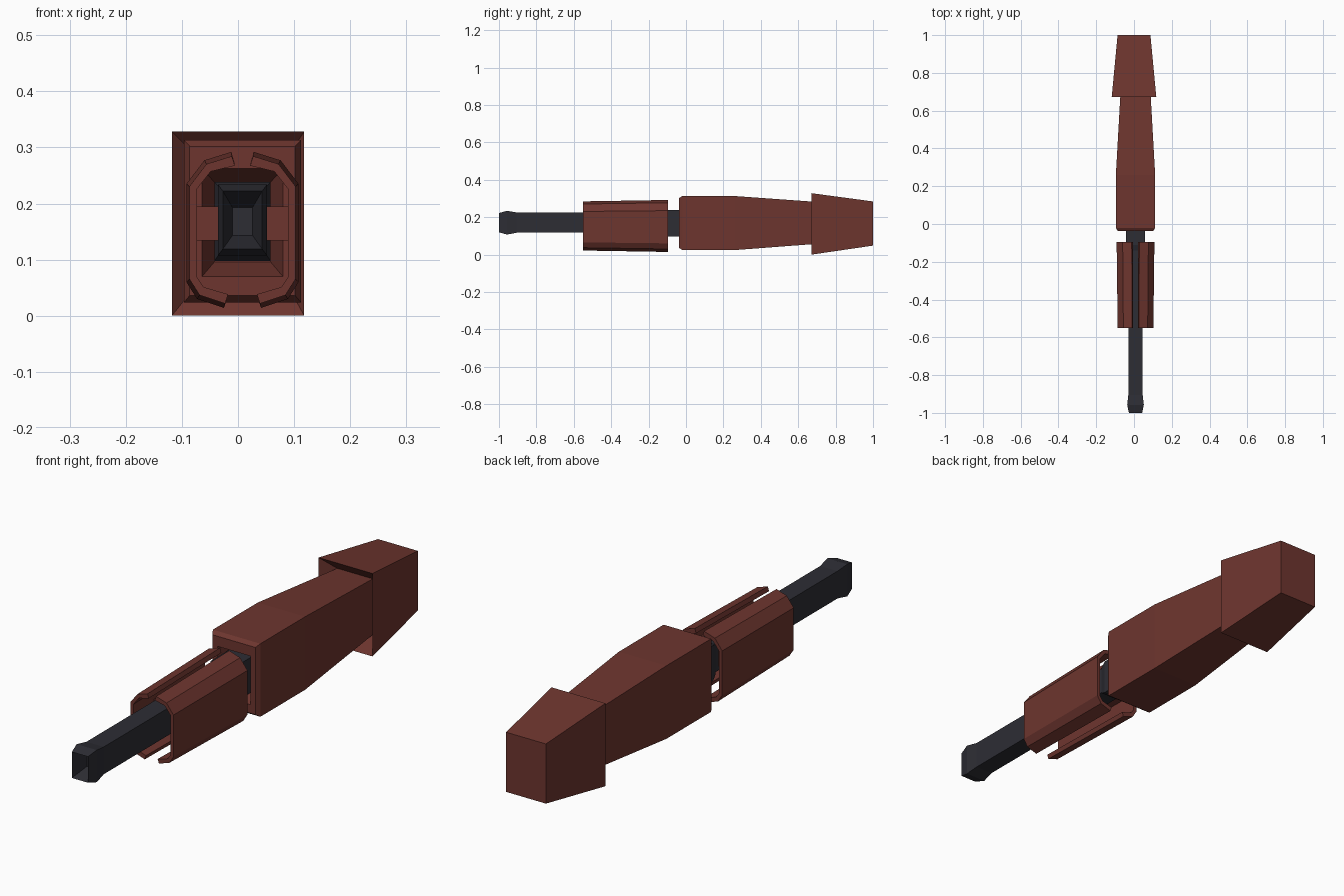
import bpy, bmesh

if "Cube" in bpy.data.objects:
    bpy.data.objects.remove(bpy.data.objects["Cube"])

CX = 0.008  # centre line of barrel, sleeve and body


def material(name, rgb):
    m = bpy.data.materials.new(name)
    m.diffuse_color = (*rgb, 1)
    m.use_nodes = True
    m.node_tree.nodes["Principled BSDF"].inputs["Base Color"].default_value = m.diffuse_color
    return m


RED = material("dull_red", (0.155, 0.036, 0.028))
DARK = material("dark_metal", (0.026, 0.026, 0.034))


def loft(name, rings, mat, cap_start=True, cap_end=True):
    """Skin a list of closed rings of 3D points."""
    bm = bmesh.new()
    vs = [[bm.verts.new(p) for p in r] for r in rings]
    for a, b in zip(vs, vs[1:]):
        n = len(a)
        for i in range(n):
            j = (i + 1) % n
            bm.faces.new((a[i], a[j], b[j], b[i]))
    if cap_start:
        bm.faces.new(vs[0])
    if cap_end:
        bm.faces.new(vs[-1])
    bmesh.ops.recalc_face_normals(bm, faces=bm.faces)
    me = bpy.data.meshes.new(name)
    bm.to_mesh(me)
    bm.free()
    me.materials.append(mat)
    ob = bpy.data.objects.new(name, me)
    bpy.context.collection.objects.link(ob)
    return ob


def rect(y, cx, hw, z0, z1):
    return [(cx - hw, y, z0), (cx + hw, y, z0), (cx + hw, y, z1), (cx - hw, y, z1)]


# Barrel with recessed, flared muzzle
loft("barrel", [
    rect(-0.93, CX, 0.018, 0.143, 0.193),
    rect(-1.0, CX, 0.035, 0.119, 0.222),
    rect(-0.957, CX, 0.044, 0.107, 0.234),
    rect(-0.905, CX, 0.038, 0.117, 0.225),
    rect(-0.12, CX, 0.038, 0.117, 0.225)], DARK)

# Thicker collar joining barrel to body
loft("barrel_collar", [
    rect(-0.14, CX, 0.04, 0.112, 0.228),
    rect(-0.11, CX, 0.05, 0.098, 0.238),
    rect(0.05, CX, 0.05, 0.098, 0.238)], DARK)

# Main body: recessed front, chamfered rim, long taper
loft("body", [
    rect(0.04, CX, 0.05, 0.096, 0.238),
    rect(-0.037, CX, 0.072, 0.07, 0.262),
    rect(-0.037, CX, 0.094, 0.036, 0.302),
    rect(-0.02, CX, 0.104, 0.024, 0.313),
    rect(0.26, CX, 0.104, 0.024, 0.313),
    rect(0.72, CX, 0.078, 0.059, 0.28)], RED)

# Rear block with a sunken front around the body
loft("rear_block", [
    rect(0.72, CX, 0.078, 0.059, 0.28),
    rect(0.672, 0, 0.118, 0.0, 0.328),
    rect(1.0, 0, 0.087, 0.048, 0.284)], RED, cap_start=False)

# Split sleeve: two thin C-shaped shells, mirrored about the barrel
outer = [(-0.02, 0.292), (-0.068, 0.277), (-0.1, 0.235),
         (-0.1, 0.06), (-0.081, 0.03), (-0.033, 0.014)]
inner = [(-0.027, 0.0315), (-0.073, 0.045), (-0.086, 0.064),
         (-0.086, 0.23), (-0.06, 0.263), (-0.0145, 0.274)]


def sleeve_ring(y, k, side):
    return [(CX - side * x * k, y, 0.155 + (z - 0.155) * k) for x, z in outer + inner]


for side, label in ((1, "right"), (-1, "left")):
    loft("sleeve_" + label,
         [sleeve_ring(-0.55, 0.945, side), sleeve_ring(-0.095, 1, side)], RED)
    # Bracket holding the sleeve to the barrel
    loft("sleeve_bracket_" + label, [
        rect(-0.42, CX + side * 0.061, 0.026, 0.134, 0.195),
        rect(-0.16, CX + side * 0.061, 0.026, 0.134, 0.195)], RED)
